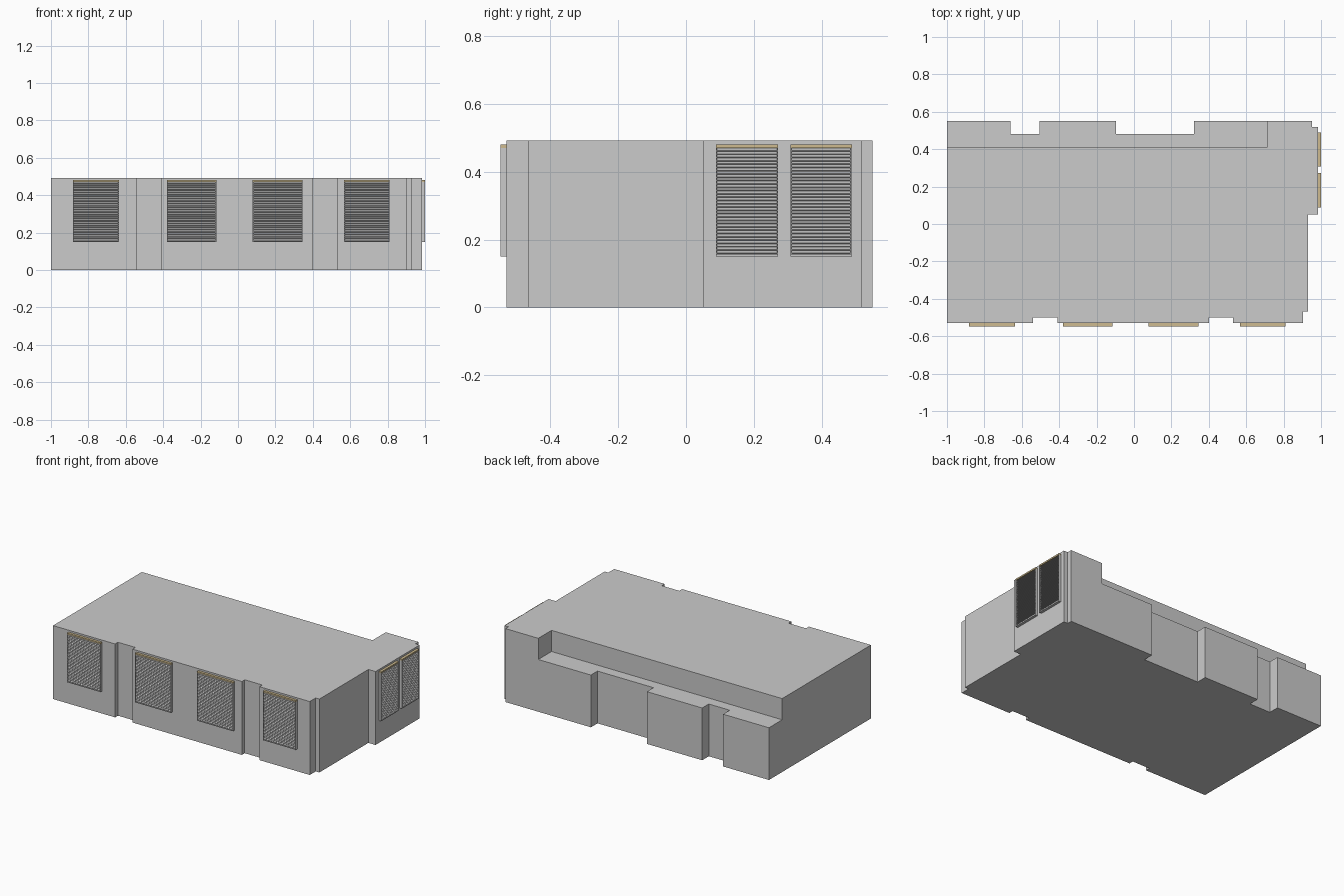
import bpy, bmesh, math
from mathutils import Matrix, Vector

if "Cube" in bpy.data.objects:
    bpy.data.objects.remove(bpy.data.objects["Cube"])

tan = bpy.data.materials.new("tan_trim")
tan.diffuse_color = (0.62, 0.50, 0.28, 1)
tan.use_nodes = True
tan.node_tree.nodes["Principled BSDF"].inputs["Base Color"].default_value = tan.diffuse_color


def make_object(name, bm, material=None):
    bmesh.ops.recalc_face_normals(bm, faces=bm.faces)
    mesh = bpy.data.meshes.new(name)
    bm.to_mesh(mesh)
    bm.free()
    obj = bpy.data.objects.new(name, mesh)
    bpy.context.collection.objects.link(obj)
    if material:
        mesh.materials.append(material)
    return obj


def add_box(bm, lo, hi):
    lo, hi = Vector(lo), Vector(hi)
    m = Matrix.Translation((lo + hi) / 2) @ Matrix.Diagonal((*(hi - lo), 1))
    bmesh.ops.create_cube(bm, size=1, matrix=m)


# Building shell: stepped footprint extruded to roof height
outline = [(-1, -.53), (-.54, -.53), (-.54, -.5), (-.41, -.5), (-.41, -.53),
           (.4, -.53), (.4, -.5), (.53, -.5), (.53, -.53), (.903, -.53),
           (.903, -.467), (.93, -.467), (.93, .052), (.983, .052), (.983, .518),
           (.953, .518), (.953, .55), (.32, .55), (.32, .48), (-.095, .48),
           (-.095, .55), (-.505, .55), (-.505, .48), (-.66, .48), (-.66, .55), (-1, .55)]
H = 0.492
bm = bmesh.new()
base = bm.faces.new([bm.verts.new((x, y, 0)) for x, y in outline])
ext = bmesh.ops.extrude_face_region(bm, geom=[base], use_keep_orig=True)
bmesh.ops.translate(bm, vec=(0, 0, H),
                    verts=[v for v in ext["geom"] if isinstance(v, bmesh.types.BMVert)])
shell = make_object("building_shell", bm)

# Lower ledge along the back
bm = bmesh.new()
add_box(bm, (-1.2, .41, .35), (.71, .8, .8))
cutter = make_object("ledge_cutter", bm)
cutter.hide_render = True
mod = shell.modifiers.new("ledge", 'BOOLEAN')
mod.object = cutter
mod.solver = 'EXACT'
bpy.context.view_layer.objects.active = shell
bpy.ops.object.modifier_apply(modifier=mod.name)
bpy.data.objects.remove(cutter)

Z0, Z1, DEPTH, SLATS = 0.15, 0.48, 0.017, 32


# Louvred window, built facing -y in local space with its back on y = 0
def louvre(name, width, matrix):
    w, f = width / 2, 0.004
    frame = bmesh.new()
    add_box(frame, (-w, -DEPTH, Z0), (-w + f, 0, Z1 - .01))
    add_box(frame, (w - f, -DEPTH, Z0), (w, 0, Z1 - .01))
    add_box(frame, (-w + f, -DEPTH, Z0), (w - f, 0, Z0 + .006))
    rail = bmesh.new()
    add_box(rail, (-w, -DEPTH, Z1 - .01), (w, 0, Z1))
    slats = bmesh.new()
    step = (Z1 - Z0 - .018) / SLATS
    for i in range(SLATS):
        z = Z0 + .008 + step * (i + .5)
        m = (Matrix.Translation((0, -DEPTH / 2, z)) @ Matrix.Rotation(math.radians(25), 4, 'X')
             @ Matrix.Diagonal((width - 2 * f, DEPTH * .95, .003, 1)))
        bmesh.ops.create_cube(slats, size=1, matrix=m)
    for part, b, mat in (("frame", frame, None), ("top_rail", rail, tan), ("slats", slats, None)):
        bmesh.ops.transform(b, matrix=matrix, verts=b.verts)
        make_object(f"{name}_{part}", b, mat)


# Four front windows and two right side windows
for i, (a, b) in enumerate([(-.883, -.637), (-.38, -.115), (.078, .346), (.568, .811)]):
    louvre(f"front_window_{i + 1}", b - a, Matrix.Translation(((a + b) / 2, -.53, 0)))
for i, (a, b) in enumerate([(.088, .272), (.308, .49)]):
    louvre(f"side_window_{i + 1}", b - a,
           Matrix.Translation((.983, (a + b) / 2, 0)) @ Matrix.Rotation(math.pi / 2, 4, 'Z'))
